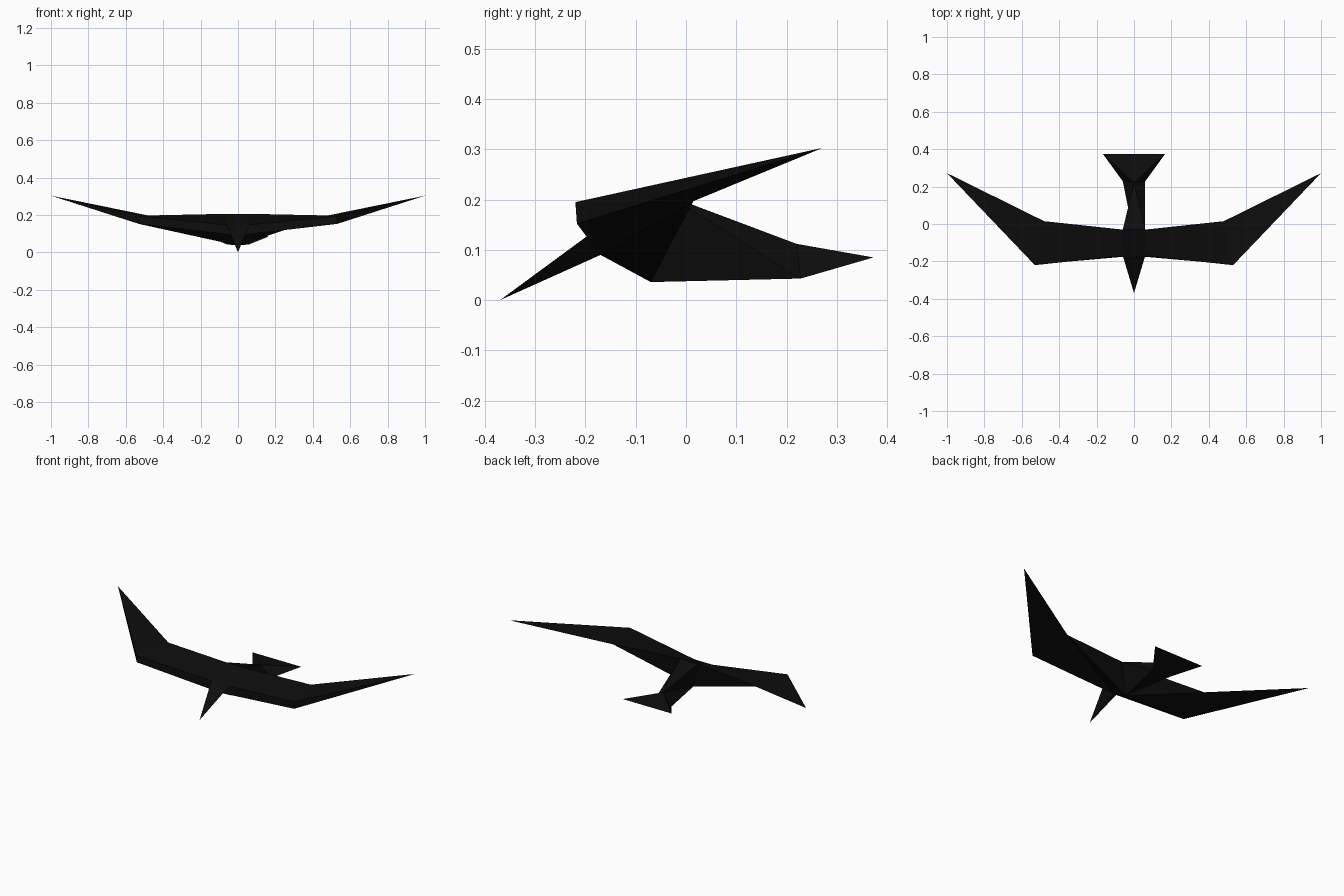
import bpy
import bmesh

cube = bpy.data.objects.get("Cube")
if cube:
    bpy.data.objects.remove(cube, do_unlink=True)

# Near-black plumage
black = bpy.data.materials.new("black_plumage")
black.use_nodes = True
colour = (0.004, 0.004, 0.004, 1)
black.diffuse_color = colour
black.node_tree.nodes["Principled BSDF"].inputs["Base Color"].default_value = colour

# Centreline points, then points that appear on both sides
centre = {
    "beak": (0, -0.37, 0),
    "throat": (0, -0.17, 0.09),
    "belly": (0, -0.07, 0.036),
    "rump": (0, 0.22, 0.112),
}
paired = {
    "neck": (0.06, -0.17, 0.147),
    "shoulder": (0.06, -0.03, 0.206),
    "elbow_top": (0.53, -0.22, 0.195),
    "elbow_low": (0.53, -0.217, 0.152),
    "elbow_back": (0.48, 0.015, 0.197),
    "wing_tip": (1, 0.272, 0.303),
    "vent": (0.06, 0.228, 0.043),
    "tail_tip": (0.165, 0.373, 0.085),
}

bm = bmesh.new()
points = {name: bm.verts.new(co) for name, co in centre.items()}
for name, (x, y, z) in paired.items():
    points[name + ".L"] = bm.verts.new((x, y, z))
    points[name + ".R"] = bm.verts.new((-x, y, z))


def face(names, side=""):
    bm.faces.new([points[n if n in points else n + side] for n in names.split()])


# Head, back and tail faces that span the centreline
face("beak neck.L neck.R")
face("neck.L neck.R shoulder.R shoulder.L")
face("shoulder.L shoulder.R rump")
face("belly vent.L vent.R")
face("rump tail_tip.L tail_tip.R")
face("vent.L vent.R tail_tip.R tail_tip.L")

for side in (".L", ".R"):
    # Head side
    face("beak neck throat", side)
    # Inner wing
    face("neck elbow_top elbow_back shoulder", side)
    face("neck elbow_top elbow_low throat", side)
    face("shoulder elbow_back belly", side)
    # Outer wing
    face("elbow_top elbow_back wing_tip", side)
    face("elbow_top elbow_low wing_tip", side)
    face("elbow_low elbow_back wing_tip", side)
    # Tail fan side
    face("rump vent tail_tip", side)

# Wing underside and rump folds run differently on each side
face("throat elbow_low elbow_back", ".L")
face("throat elbow_back belly", ".L")
face("throat elbow_low belly", ".R")
face("elbow_low elbow_back belly", ".R")
face("shoulder vent rump", ".L")
face("shoulder belly vent", ".L")
face("shoulder belly rump", ".R")
face("belly vent rump", ".R")

bmesh.ops.recalc_face_normals(bm, faces=bm.faces)
mesh = bpy.data.meshes.new("bird_body_and_wings")
bm.to_mesh(mesh)
bm.free()
mesh.materials.append(black)
bird = bpy.data.objects.new("bird_body_and_wings", mesh)
bpy.context.collection.objects.link(bird)
